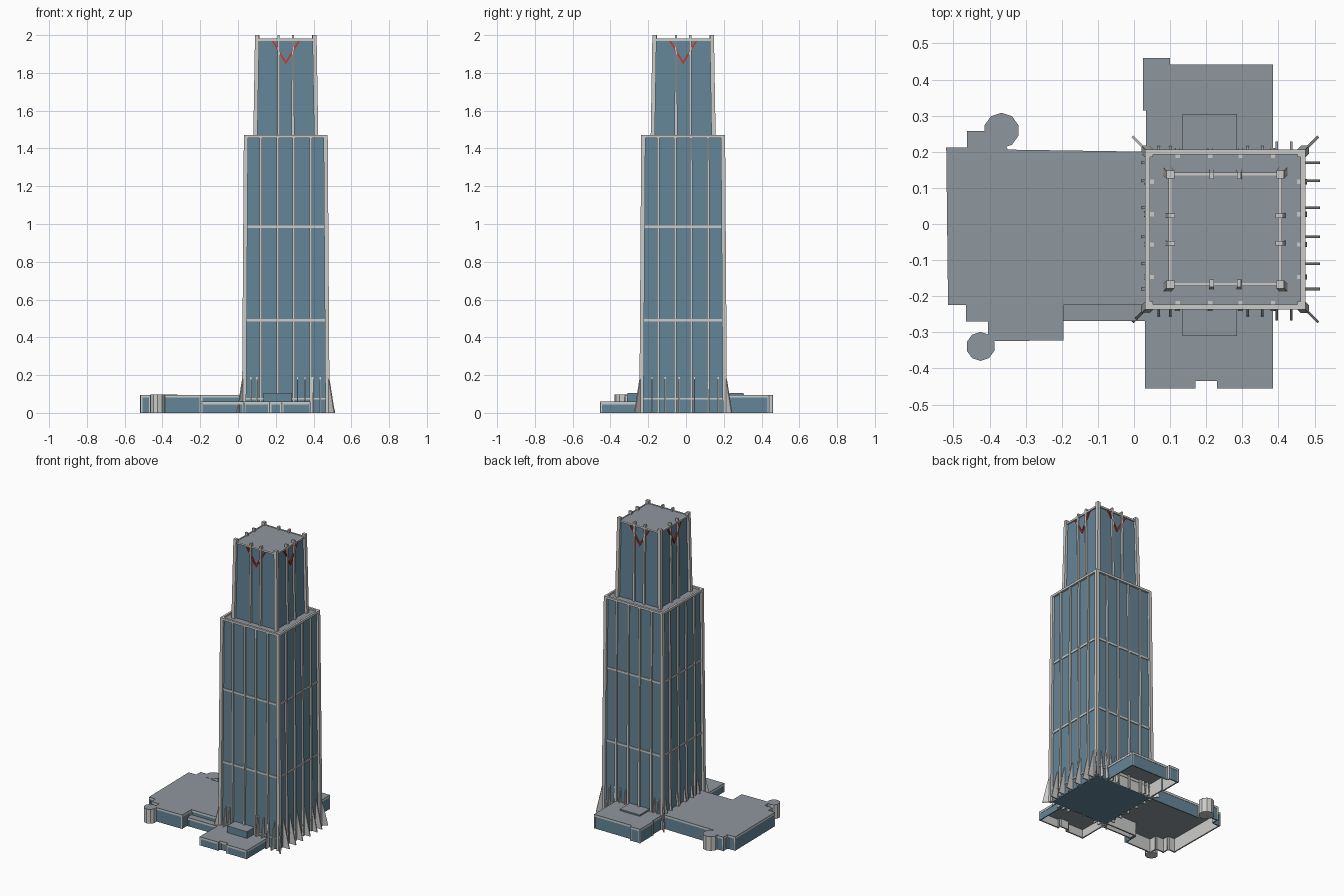
import bpy, bmesh, math
from mathutils import Vector, Matrix

cube = bpy.data.objects.get("Cube")
if cube:
    bpy.data.objects.remove(cube, do_unlink=True)


def material(name, rgb):
    m = bpy.data.materials.new(name)
    m.use_nodes = True
    m.diffuse_color = (*rgb, 1)
    m.node_tree.nodes["Principled BSDF"].inputs["Base Color"].default_value = (*rgb, 1)
    return m


GLASS = material("blue glass", (0.127, 0.235, 0.31))
STONE = material("pale stone", (0.6, 0.6, 0.59))
ROOF = material("grey roof", (0.275, 0.31, 0.34))
RED = material("red trim", (0.6, 0.035, 0.025))

CENTRE = Vector((0.253, -0.015, 0))
SIDES = [Matrix.Translation(CENTRE) @ Matrix.Rotation(k * math.pi / 2, 4, "Z") for k in range(4)]


def finish(name, bm, mat):
    bmesh.ops.recalc_face_normals(bm, faces=bm.faces)
    me = bpy.data.meshes.new(name)
    bm.to_mesh(me)
    bm.free()
    me.materials.append(mat)
    ob = bpy.data.objects.new(name, me)
    bpy.context.collection.objects.link(ob)
    return ob


def hexa(bm, low, high, mx=Matrix()):
    """Six-sided solid lofted between two four-point rings."""
    v = [bm.verts.new(mx @ Vector(p)) for p in [*low, *high]]
    for i in range(4):
        j = (i + 1) % 4
        bm.faces.new((v[i], v[j], v[j + 4], v[i + 4]))
    bm.faces.new(v[3::-1])
    bm.faces.new(v[4:])


def rect(x0, x1, y0, y1, z):
    return [(x0, y0, z), (x1, y0, z), (x1, y1, z), (x0, y1, z)]


def square(r, z):
    return rect(-r, r, -r, r, z)


def lerp(a, b, t):
    return a + (b - a) * t


def tier(label, z0, z1, glass, edge, post_top, pilasters, bands, rib_top):
    """One tapering tower stage: glass core, corner posts, ribs, bands and roof."""
    g0, g1 = glass
    e0, e1 = edge
    core = bmesh.new()
    hexa(core, square(g0, z0), square(g1, z1), SIDES[0])
    finish(label + "_glass", core, GLASS)
    roof = bmesh.new()
    hexa(roof, square(g1, z1), square(g1, z1 + 0.003), SIDES[0])
    finish(label + "_roof", roof, ROOF)
    posts, ribs, rails = bmesh.new(), bmesh.new(), bmesh.new()
    w = 0.022
    for mx in SIDES:
        hexa(posts, rect(e0 - w, e0, -e0, w - e0, z0),
             rect(e1 - w, e1, -e1, w - e1, post_top), mx)
        for u in pilasters:
            hexa(ribs, rect(u - 0.007, u + 0.007, -g0 - 0.012, -g0 + 0.01, z0),
                 rect(u - 0.006, u + 0.006, -g1 - 0.01, -g1 + 0.01, rib_top), mx)
        for z, h in bands:
            r = lerp(g0, g1, (z - z0) / (z1 - z0))
            hexa(rails, rect(-r, r, -r - 0.005, -r + 0.008, z - h / 2),
                 rect(-r, r, -r - 0.005, -r + 0.008, z + h / 2), mx)
    finish(label + "_corner_posts", posts, STONE)
    finish(label + "_ribs", ribs, STONE)
    finish(label + "_bands", rails, STONE)


# Tower stages
tier("lower_tower", 0.0, 1.458, (0.214, 0.208), (0.232, 0.222), 1.47,
     (-0.132, -0.042, 0.042, 0.132),
     [(0.075, 0.008), (0.49, 0.013), (0.985, 0.013)], 1.465)
tier("upper_tower", 1.458, 1.976, (0.154, 0.149), (0.172, 0.163), 2.0,
     (-0.038, 0.038), [], 2.0)

# Parapets round both roofs
parapet = bmesh.new()
for mx in SIDES:
    for r, z0, z1, t in [(0.222, 1.456, 1.471, 0.014), (0.157, 1.97, 1.982, 0.008)]:
        hexa(parapet, rect(-r, r, -r, t - r, z0), rect(-r, r, -r, t - r, z1), mx)
finish("parapets", parapet, STONE)

# Red chevrons near the summit
chevron = bmesh.new()
for mx in SIDES:
    for s in (-1, 1):
        def ring(y):
            return [(0, y, 1.845), (0, y, 1.862), (s * 0.07, y, 1.978), (s * 0.08, y, 1.978)]
        hexa(chevron, ring(-0.157), ring(-0.148), mx)
finish("red_chevrons", chevron, RED)

# Flared buttress fins at the foot of the tower
fins = bmesh.new()


def fin(mx, u, reach, inner, top):
    def ring(x):
        return [(x, -inner + 0.01, 0), (x, -reach, 0), (x, -inner - 0.006, top), (x, -inner + 0.01, top)]
    hexa(fins, ring(u - 0.0035), ring(u + 0.0035), mx)


FRONT_FINS = (-0.185, -0.153, 0.062, 0.102, 0.142, 0.182)
FLANK_FINS = (-0.165, -0.095, -0.02, 0.06, 0.135, 0.185)
for k, mx in enumerate(SIDES):
    flip = -1 if k > 1 else 1
    for u in (FLANK_FINS if k % 2 else FRONT_FINS):
        fin(mx, u * flip, (0.252, 0.262, 0.243, 0.246)[k], 0.213, 0.19)
    fin(mx @ Matrix.Rotation(math.pi / 4, 4, "Z"), 0, 0.364, 0.318, 0.18)
finish("buttress_fins", fins, STONE)


def podium(label, outline, h):
    """Open-bottomed wing; outline runs counter-clockwise."""
    pts = [Vector((x, y, 0)) for x, y in outline]
    panes, lining, frame, cap = (bmesh.new() for _ in range(4))

    def slab(bm, p, q, a, b, z0, z1):
        n = (q - p).normalized().cross(Vector((0, 0, 1)))
        base = [p + n * a, q + n * a, q + n * b, p + n * b]
        hexa(bm, [c + Vector((0, 0, z0)) for c in base], [c + Vector((0, 0, z1)) for c in base])

    for p, q in zip(pts, pts[1:] + pts[:1]):
        d = (q - p).normalized() * 0.007
        slab(panes, p, q, -0.006, -0.002, 0, h - 0.004)
        slab(lining, p, q, -0.01, -0.006, 0.001, h - 0.004)
        slab(frame, p, q, -0.007, 0, h - 0.015, h - 0.003)
        slab(frame, p, p + d, -0.007, 0, 0, h - 0.003)
        slab(frame, q - d, q, -0.007, 0, 0, h - 0.003)
    face = cap.faces.new([cap.verts.new(p + Vector((0, 0, h - 0.003))) for p in pts])
    up = bmesh.ops.extrude_face_region(cap, geom=[face])["geom"]
    bmesh.ops.translate(cap, vec=(0, 0, 0.003),
                        verts=[g for g in up if isinstance(g, bmesh.types.BMVert)])
    finish(label + "_glass", panes, GLASS)
    finish(label + "_lining", lining, STONE)
    finish(label + "_frame", frame, STONE)
    finish(label + "_roof", cap, ROOF)


# Podium wings
podium("side_wing", [
    (-0.515, -0.225), (-0.465, -0.225), (-0.465, -0.27), (-0.405, -0.27), (-0.405, -0.325),
    (-0.195, -0.322), (-0.195, -0.225), (0.05, -0.225), (0.05, 0.2), (-0.35, 0.206),
    (-0.37, 0.258), (-0.463, 0.258), (-0.463, 0.212), (-0.52, 0.212)], 0.096)
podium("front_wing", [
    (-0.195, -0.268), (0.03, -0.268), (0.03, -0.456), (0.17, -0.456), (0.17, -0.435),
    (0.23, -0.435), (0.23, -0.456), (0.385, -0.456), (0.385, -0.215), (-0.195, -0.215)], 0.06)
podium("back_wing", [
    (0.033, 0.19), (0.385, 0.19), (0.385, 0.442), (0.1, 0.442), (0.1, 0.46),
    (0.025, 0.46), (0.025, 0.315), (0.033, 0.315)], 0.096)

# Entrance roof boxes
for label, y0, y1, z0 in [("front_canopy", -0.31, -0.22, 0.058), ("back_canopy", 0.19, 0.305, 0.094)]:
    box, lid = bmesh.new(), bmesh.new()
    hexa(box, rect(0.135, 0.285, y0, y1, z0), rect(0.135, 0.285, y0, y1, 0.103))
    hexa(lid, rect(0.135, 0.285, y0, y1, 0.103), rect(0.135, 0.285, y0, y1, 0.106))
    finish(label, box, GLASS)
    finish(label + "_roof", lid, ROOF)

# Round stair turrets
for label, x, y, r in [("back_turret", -0.367, 0.259, 0.049), ("front_turret", -0.425, -0.339, 0.04)]:
    for part, z0, z1, mat in [("", 0, 0.094, STONE), ("_roof", 0.094, 0.097, ROOF)]:
        bm = bmesh.new()
        bmesh.ops.create_cone(bm, cap_ends=True, segments=10, radius1=r, radius2=r, depth=z1 - z0,
                              matrix=Matrix.Translation((x, y, (z0 + z1) / 2)))
        finish(label + part, bm, mat)
